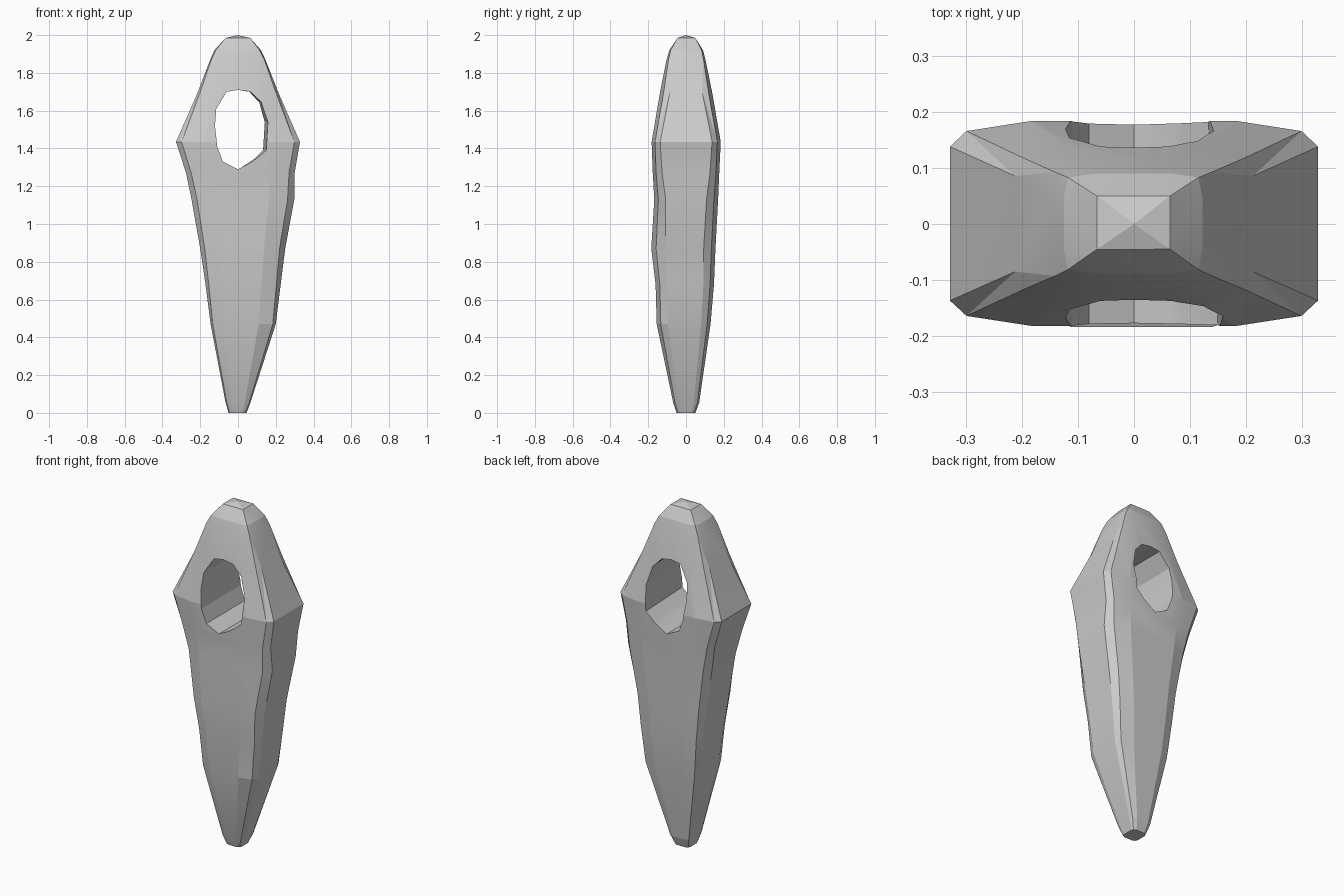
import bpy, bmesh

if "Cube" in bpy.data.objects:
    bpy.data.objects.remove(bpy.data.objects["Cube"])

# Body rings: z, left x, right x, front y, back y, corner insets (side y ratio, corner x, corner y)
RINGS = [
    (0.00, -0.050, 0.045, -0.050, 0.050, 0.60, 0.88, 0.85),
    (0.055, -0.066, 0.066, -0.068, 0.070, 0.60, 0.90, 0.86),
    (0.47, -0.145, 0.200, -0.155, 0.130, 0.62, 0.92, 0.86),
    (0.68, -0.172, 0.226, -0.161, 0.148, 0.62, 0.90, 0.86),
    (0.87, -0.200, 0.250, -0.184, 0.156, 0.60, 0.88, 0.86),
    (1.13, -0.246, 0.298, -0.168, 0.170, 0.64, 0.88, 0.87),
    (1.27, -0.275, 0.300, -0.176, 0.176, 0.72, 0.90, 0.90),
    (1.435, -0.328, 0.328, -0.182, 0.184, 0.75, 0.91, 0.90),
    (1.70, -0.212, 0.212, -0.137, 0.138, 0.62, 0.94, 0.86),
    (1.87, -0.147, 0.145, -0.103, 0.103, 0.52, 0.96, 0.90),
    (1.92, -0.125, 0.122, -0.088, 0.090, 0.52, 0.94, 0.92),
    (1.985, -0.066, 0.064, -0.045, 0.050, 0.60, 1.00, 1.00),
]


def make_object(name, bm):
    bmesh.ops.remove_doubles(bm, verts=bm.verts, dist=1e-5)
    bmesh.ops.recalc_face_normals(bm, faces=bm.faces)
    mesh = bpy.data.meshes.new(name)
    bm.to_mesh(mesh)
    bm.free()
    obj = bpy.data.objects.new(name, mesh)
    bpy.context.collection.objects.link(obj)
    return obj


def bridge(bm, a, b):
    for i in range(len(a)):
        j = (i + 1) % len(a)
        bm.faces.new((a[i], a[j], b[j], b[i]))


def section(z, xl, xr, yf, yb, side, cx, cy):
    quarter = [(1, side), (cx, cy), (0.55, 1)]
    pts = [(xr * u, yb * v) for u, v in quarter]
    pts += [(xl * u, yb * v) for u, v in reversed(quarter)]
    pts += [(xl * u, -abs(yf) * v) for u, v in quarter]
    pts += [(xr * u, -abs(yf) * v) for u, v in reversed(quarter)]
    return [(x, y, z) for x, y in pts]


# Tapered pendant body
bm = bmesh.new()
loops = [[bm.verts.new(p) for p in section(*r)] for r in RINGS]
for a, b in zip(loops, loops[1:]):
    bridge(bm, a, b)
bm.faces.new(loops[0])
apex = bm.verts.new((0, 0, 2.0))
top = loops[-1]
for i in range(len(top)):
    bm.faces.new((top[i], top[(i + 1) % len(top)], apex))
bmesh.ops.triangulate(bm, faces=bm.faces)
body = make_object("pendant_body", bm)

# Irregular through-hole, slightly narrower at the back
HOLE = [(-0.06, 1.70), (0, 1.71), (0.07, 1.70), (0.13, 1.645), (0.165, 1.54),
        (0.155, 1.39), (0.085, 1.335), (0, 1.29), (-0.08, 1.33),
        (-0.11, 1.41), (-0.122, 1.52), (-0.115, 1.61)]
bm = bmesh.new()
front = [bm.verts.new((x, -0.3, z)) for x, z in HOLE]
back = [bm.verts.new((x * (0.82 if x > 0 else 1.0), 0.3, z)) for x, z in HOLE]
bridge(bm, front, back)
bm.faces.new(front)
bm.faces.new(back)
cutter = make_object("hole_cutter", bm)
cutter.hide_render = True
cutter.hide_viewport = False

mod = body.modifiers.new("hole", 'BOOLEAN')
mod.operation = 'DIFFERENCE'
mod.solver = 'EXACT'
mod.object = cutter
bpy.context.view_layer.objects.active = body
body.select_set(True)
bpy.ops.object.modifier_apply(modifier=mod.name)
bpy.data.objects.remove(cutter, do_unlink=True)

# Faceted look with gentle blending across the shallow facets
bpy.ops.object.shade_smooth_by_angle(angle=0.2)
